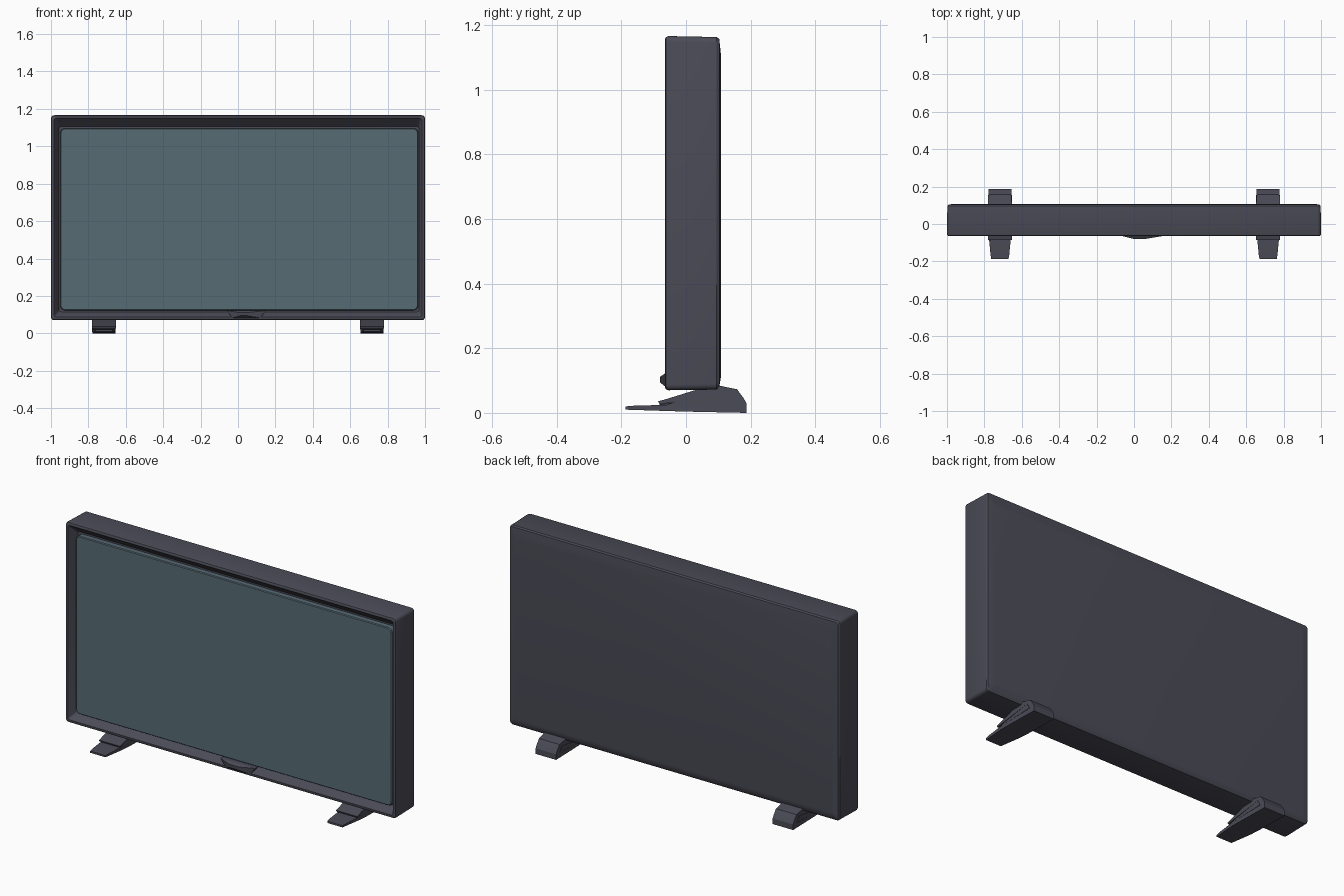
import bpy, bmesh, math

if "Cube" in bpy.data.objects:
    bpy.data.objects.remove(bpy.data.objects["Cube"])


def material(name, color):
    m = bpy.data.materials.new(name)
    m.diffuse_color = (*color, 1)
    m.use_nodes = True
    m.node_tree.nodes["Principled BSDF"].inputs["Base Color"].default_value = m.diffuse_color
    return m


CASE = material("dark_plastic", (0.07, 0.07, 0.095))
GLASS = material("screen_glass", (0.095, 0.145, 0.175))


def finish(bm, name, mat, angle=30):
    bmesh.ops.recalc_face_normals(bm, faces=bm.faces)
    mesh = bpy.data.meshes.new(name)
    bm.to_mesh(mesh)
    bm.free()
    ob = bpy.data.objects.new(name, mesh)
    bpy.context.collection.objects.link(ob)
    mesh.materials.append(mat)
    bpy.ops.object.select_all(action='DESELECT')
    ob.select_set(True)
    bpy.context.view_layer.objects.active = ob
    bpy.ops.object.shade_smooth_by_angle(angle=math.radians(angle))
    return ob


def rounded_rect(x0, x1, z0, z1, r, steps=4):
    """Corner-rounded outline in the xz plane."""
    pts = []
    corners = [(x1 - r, z1 - r), (x0 + r, z1 - r), (x0 + r, z0 + r), (x1 - r, z0 + r)]
    for i, (cx, cz) in enumerate(corners):
        for k in range(steps + 1):
            a = math.pi / 2 * (i + k / steps)
            pts.append((cx + r * math.cos(a), cz + r * math.sin(a)))
    return pts


def loft(name, rings, mat):
    """Skin a series of (y, x0, x1, z0, z1, radius) outlines and cap both ends."""
    bm = bmesh.new()
    loops = [[bm.verts.new((x, y, z)) for x, z in rounded_rect(*rect)]
             for y, *rect in rings]
    for a, b in zip(loops, loops[1:]):
        n = len(a)
        for i in range(n):
            j = (i + 1) % n
            bm.faces.new((a[i], a[j], b[j], b[i]))
    bm.faces.new(loops[0])
    bm.faces.new(loops[-1])
    return finish(bm, name, mat)


# Cabinet: back panel, sides, front rim and sloped recess in one shell
loft("cabinet", [
    (0.108, -0.965, 0.965, 0.11, 1.11, 0.012),
    (0.103, -0.993, 0.993, 0.082, 1.157, 0.015),
    (0.095, -0.998, 0.998, 0.072, 1.163, 0.018),
    (-0.054, -1.0, 1.0, 0.07, 1.166, 0.018),
    (-0.062, -0.997, 0.997, 0.073, 1.163, 0.016),
    (-0.065, -0.991, 0.991, 0.079, 1.157, 0.014),
    (-0.065, -0.983, 0.983, 0.087, 1.150, 0.012),
    (-0.058, -0.978, 0.978, 0.092, 1.144, 0.012),
    (-0.015, -0.957, 0.968, 0.115, 1.105, 0.012),
], CASE)

# Raised screen panel inside the recess
loft("screen", [
    (-0.010, -0.950, 0.963, 0.123, 1.096, 0.025),
    (-0.042, -0.950, 0.963, 0.123, 1.096, 0.025),
    (-0.046, -0.946, 0.959, 0.127, 1.092, 0.022),
], GLASS)

# Sensor housing on the lower rim
bm = bmesh.new()
outline = [(-0.06, 0.122), (0.15, 0.122), (0.12, 0.082), (-0.03, 0.082)]
ridge = [(0.00, 0.112), (0.06, 0.112), (0.05, 0.094), (0.01, 0.094)]
back = [bm.verts.new((x, -0.04, z)) for x, z in outline]
rim = [bm.verts.new((x, -0.065, z)) for x, z in outline]
face = [bm.verts.new((x, -0.080, z)) for x, z in ridge]
for a, b in ((back, rim), (rim, face)):
    for i in range(4):
        j = (i + 1) % 4
        bm.faces.new((a[i], a[j], b[j], b[i]))
bm.faces.new(back)
bm.faces.new(face)
finish(bm, "sensor_housing", CASE)


# Feet: folded strap profile (y, z, half width), tapered at the toe
STRAP = [
    (-0.187, 0.010, 0.046), (-0.187, 0.020, 0.046), (-0.165, 0.022, 0.050),
    (-0.060, 0.025, 0.060), (0.155, 0.028, 0.064), (0.138, 0.058, 0.064),
    (-0.082, 0.027, 0.064), (-0.086, 0.036, 0.064), (-0.060, 0.043, 0.064),
    (0.040, 0.074, 0.064), (0.100, 0.085, 0.064), (0.158, 0.073, 0.062),
    (0.178, 0.046, 0.062), (0.187, 0.030, 0.062), (0.187, 0.000, 0.062),
    (0.000, 0.004, 0.062), (-0.060, 0.006, 0.060),
]


def foot(name, cx):
    bm = bmesh.new()
    left = [bm.verts.new((cx - w, y, z)) for y, z, w in STRAP]
    right = [bm.verts.new((cx + w, y, z)) for y, z, w in STRAP]
    n = len(STRAP)
    for i in range(n):
        j = (i + 1) % n
        bm.faces.new((left[i], left[j], right[j], right[i]))
    caps = [bm.faces.new(left), bm.faces.new(right)]
    bmesh.ops.triangulate(bm, faces=caps)
    return finish(bm, name, CASE, 20)


foot("left_foot", -0.717)
foot("right_foot", 0.717)
